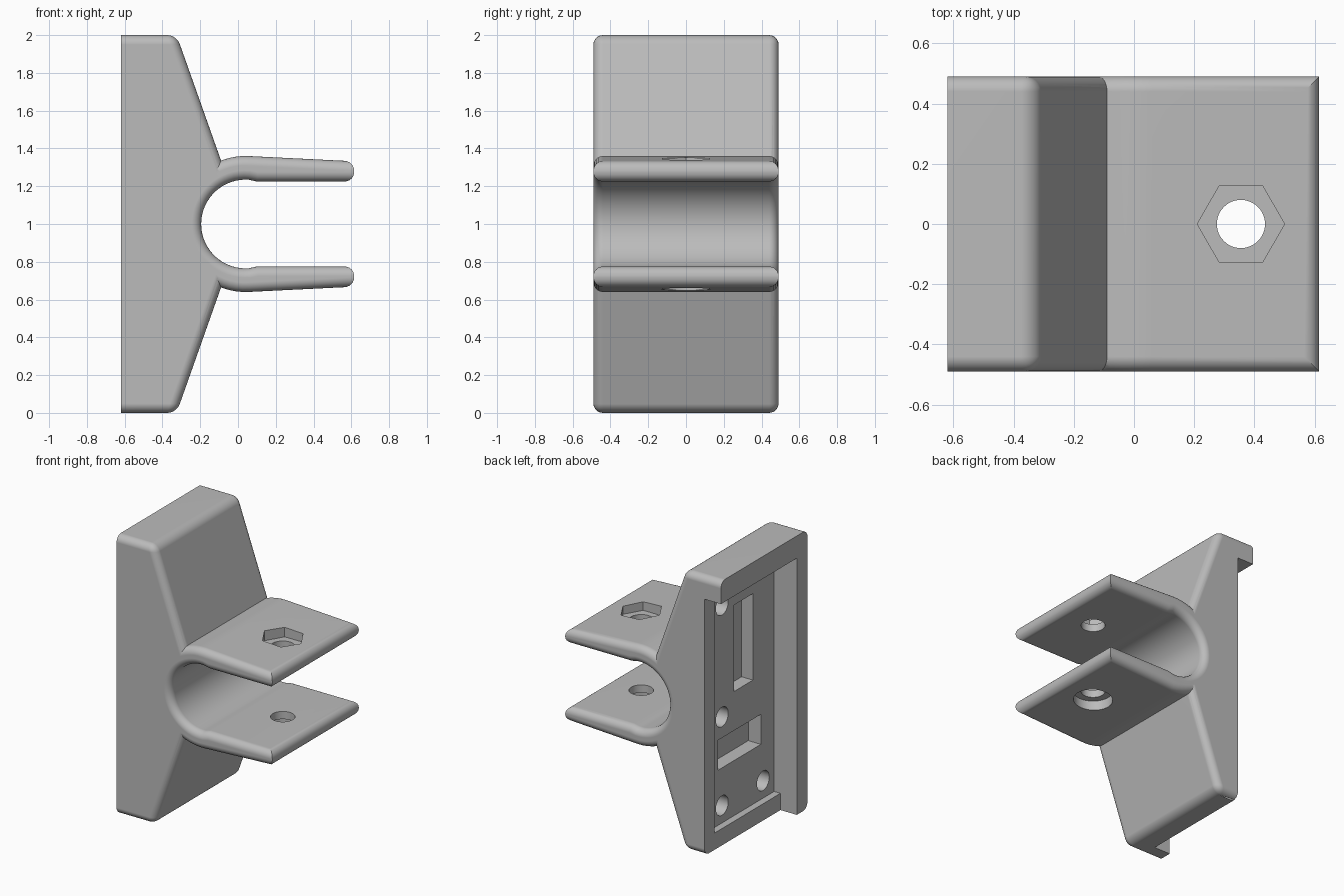
import bpy, bmesh, math
from mathutils import Matrix, Vector

if "Cube" in bpy.data.objects:
    bpy.data.objects.remove(bpy.data.objects["Cube"])

grey = bpy.data.materials.new("plain_grey")
grey.use_nodes = True
colour = (0.5, 0.5, 0.5, 1)
grey.diffuse_color = colour
grey.node_tree.nodes["Principled BSDF"].inputs["Base Color"].default_value = colour

HALF = 0.49          # half width in y
RX, RZ = 0.04, 1.0   # clamp centre
BACK = -0.62


def make_object(name, bm):
    bmesh.ops.recalc_face_normals(bm, faces=bm.faces)
    mesh = bpy.data.meshes.new(name)
    bm.to_mesh(mesh)
    bm.free()
    mesh.materials.append(grey)
    obj = bpy.data.objects.new(name, mesh)
    bpy.context.collection.objects.link(obj)
    return obj


def arc(radius, start, end, steps):
    for i in range(steps + 1):
        a = math.radians(start + (end - start) * i / steps)
        yield RX + radius * math.cos(a), RZ + radius * math.sin(a)


def mirrored(points):
    """The same points below the clamp centre, in reverse order."""
    return [(x, 2 * RZ - z) for x, z in reversed(points)]


def extrude_rounded(name, profile, radius, pick):
    """Extrude an x-z profile along y and round the edges chosen by pick."""
    bm = bmesh.new()
    face = bm.faces.new([bm.verts.new((x, -HALF, z)) for x, z in profile])
    ext = bmesh.ops.extrude_face_region(bm, geom=[face])["geom"]
    bmesh.ops.translate(bm, vec=(0, 2 * HALF, 0),
                        verts=[v for v in ext if isinstance(v, bmesh.types.BMVert)])
    edges = [e for e in bm.edges if pick(e.verts[0].co, e.verts[1].co)]
    bmesh.ops.bevel(bm, geom=edges, offset=radius, offset_type='OFFSET', segments=6,
                    profile=0.5, affect='EDGES', clamp_overlap=False)
    return make_object(name, bm)


def box(name, low, high):
    bm = bmesh.new()
    low, high = Vector(low), Vector(high)
    bmesh.ops.create_cube(bm, size=1, matrix=Matrix.Translation((low + high) / 2)
                          @ Matrix.Diagonal((*(high - low), 1)))
    return make_object(name, bm)


def cylinder(name, centre, radius, depth, axis='Z', sides=48):
    bm = bmesh.new()
    turn = Matrix.Rotation(math.pi / 2, 4, 'Y' if axis == 'X' else 'Z')
    bmesh.ops.create_cone(bm, cap_ends=True, segments=sides, radius1=radius, radius2=radius,
                          depth=depth, matrix=Matrix.Translation(centre) @ turn)
    return make_object(name, bm)


def combine(obj, other, operation):
    mod = obj.modifiers.new(operation, 'BOOLEAN')
    mod.operation, mod.object, mod.solver = operation, other, 'EXACT'
    bpy.context.view_layer.objects.active = obj
    bpy.ops.object.modifier_apply(modifier=mod.name)
    bpy.data.objects.remove(other)


# Wedge-shaped body with a round seat for the clamp
upper = [(BACK, 2.0), (-0.325, 2.0)]
seat = list(arc(0.29, 111.5, 248.5, 10))
body_profile = upper + seat + mirrored(upper)


def body_edge(a, b):
    if a.y != b.y:                       # top and bottom front corners
        return abs(a.x + 0.325) < 0.001
    back = a.x < BACK + 0.01 and b.x < BACK + 0.01
    in_seat = all(abs(math.hypot(p.x - RX, p.z - RZ) - 0.29) < 0.001 for p in (a, b))
    return not back and not in_seat


bracket = extrude_rounded("bracket", body_profile, 0.05, body_edge)

# U-shaped clamp with two tapering arms and rounded rims
TIP = 0.615
outer = [(TIP, 1.332)] + list(arc(0.36, 87, 180, 16))
inner = [(TIP, 1.225), (0.1, 1.225)] + list(arc(0.235, 86, 180, 16))
clamp_profile = outer + mirrored(outer)[1:] + inner + mirrored(inner)[1:]
clamp_profile = outer + mirrored(outer)[1:] + list(reversed(inner + mirrored(inner)[1:]))


def clamp_edge(a, b):
    at_tip = a.x > TIP - 0.001 and b.x > TIP - 0.001
    return at_tip if a.y != b.y else not at_tip


clamp = extrude_rounded("clamp", clamp_profile, 0.05, clamp_edge)
combine(bracket, clamp, 'UNION')

# Bolt hole, hexagonal nut pocket and round counterbore in the arms
BOLT = 0.355
cutters = [
    cylinder("bolt_hole", (BOLT, 0, 1), 0.08, 1.2),
    cylinder("nut_pocket", (BOLT, 0, 1.38), 0.145, 0.2, sides=6),
    cylinder("counterbore", (BOLT, 0, 0.62), 0.13, 0.2),
    # Sliding mount at the rear: open side channel, shallow pocket, two slots
    box("channel", (-0.8, -0.37, -0.2), (-0.49, 0.7, 1.84)),
    box("pocket", (-0.6, -0.37, 0.12), (-0.44, 0.375, 1.84)),
    box("tall_slot", (-0.5, -0.13, 1.01), (-0.35, 0.085, 1.63)),
    box("wide_slot", (-0.5, -0.22, 0.515), (-0.34, 0.265, 0.73)),
]
# Screw holes in the pocket floor
for y, z in ((0.22, 0.245), (-0.245, 0.245), (0.22, 0.88), (0.22, 1.68)):
    cutters.append(cylinder("screw_hole", (-0.42, y, z), 0.07, 0.16, 'X', 32))
for cutter in cutters:
    combine(bracket, cutter, 'DIFFERENCE')

# Smooth fillets, crisp edges
bpy.ops.object.select_all(action='DESELECT')
bracket.select_set(True)
bpy.context.view_layer.objects.active = bracket
bpy.ops.object.shade_smooth_by_angle(angle=math.radians(30))
normals = bracket.modifiers.new("even_normals", 'WEIGHTED_NORMAL')
normals.keep_sharp = True
